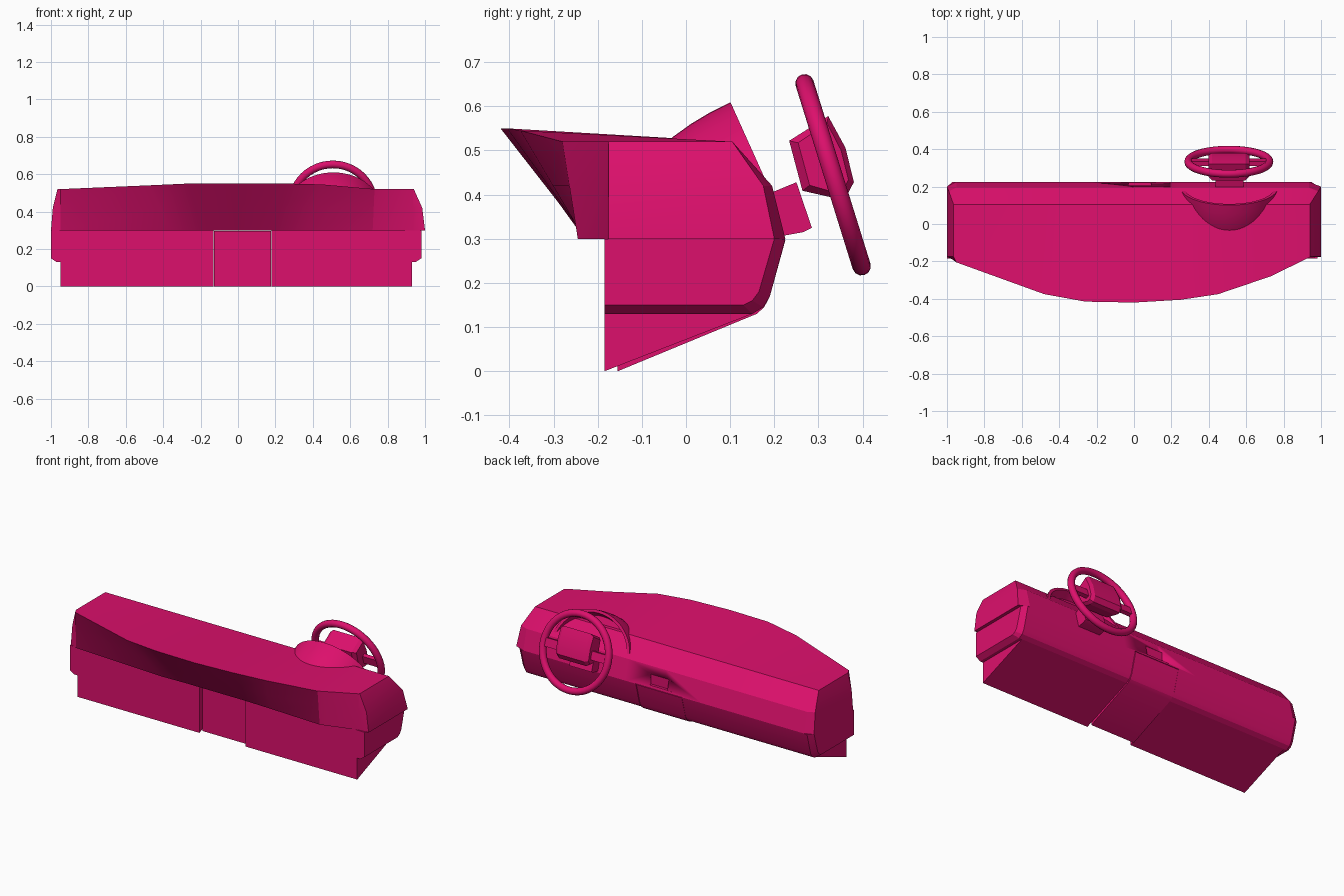
import bpy, bmesh, math
from mathutils import Vector, Matrix

cube = bpy.data.objects.get("Cube")
if cube:
    bpy.data.objects.remove(cube, do_unlink=True)

COLOUR = (0.72, 0.005, 0.15, 1)
mat = bpy.data.materials.new("raspberry_plastic")
mat.use_nodes = True
mat.diffuse_color = COLOUR
mat.node_tree.nodes["Principled BSDF"].inputs["Base Color"].default_value = COLOUR


def finish(name, bm, angle=20):
    bmesh.ops.remove_doubles(bm, verts=bm.verts, dist=0.0005)
    bmesh.ops.recalc_face_normals(bm, faces=bm.faces)
    mesh = bpy.data.meshes.new(name)
    bm.to_mesh(mesh)
    bm.free()
    mesh.materials.append(mat)
    ob = bpy.data.objects.new(name, mesh)
    bpy.context.collection.objects.link(ob)
    bpy.ops.object.select_all(action="DESELECT")
    bpy.context.view_layer.objects.active = ob
    ob.select_set(True)
    bpy.ops.object.shade_smooth_by_angle(angle=math.radians(angle))
    return ob


def loft(name, sections, cap_split=None, matrix=None):
    """Skin equal-length closed cross-sections and cap both ends."""
    bm = bmesh.new()
    rings = [[bm.verts.new(p) for p in s] for s in sections]
    n = len(rings[0])
    for a, b in zip(rings, rings[1:]):
        for i in range(n):
            j = (i + 1) % n
            bm.faces.new((a[i], a[j], b[j], b[i]))
    for ring in (rings[0], rings[-1]):
        bm.faces.new(ring)
        if cap_split:
            bmesh.ops.connect_verts(bm, verts=[ring[i] for i in cap_split])
    if matrix:
        bm.transform(matrix)
    return finish(name, bm)


def at_x(x, profile):
    return [(x, y, z) for y, z in profile]


# Upper dash: stations are top x, front y, top z, bottom x, bottom front y
stations = [
    (-0.95, -0.205, 0.52, -0.95, -0.195),
    (-0.48, -0.375, 0.54, -0.36, -0.23),
    (-0.26, -0.415, 0.55, -0.19, -0.225),
    (0, -0.42, 0.55, 0, -0.225),
    (0.25, -0.405, 0.55, 0.20, -0.225),
    (0.45, -0.375, 0.545, 0.37, -0.23),
    (0.73, -0.28, 0.52, 0.72, -0.245),
    (0.935, -0.18, 0.52, 0.935, -0.18),
]


def dash_section(xt, yt, zt, xb, yb):
    top, bottom = Vector((xt, yt, zt)), Vector((xb, yb, 0.30))
    middle = bottom.lerp(top, 0.12 / (zt - 0.30))
    return [bottom, middle, top, (xt, 0.105, 0.52), (xt, 0.195, 0.42), (xt, 0.225, 0.30)]


def dash_end(low, mid, top):
    return [(low, -0.175, 0.30), (mid, -0.175, 0.42), (top, -0.175, 0.52),
            (top, 0.105, 0.52), (mid, 0.175, 0.42), (low, 0.20, 0.30)]


sections = [dash_end(-1, -0.99, -0.965)]
sections += [dash_section(*s) for s in stations]
sections += [dash_end(1, 0.985, 0.94)]
dash = loft("upper_dash", sections, cap_split=(1, 4))

# Small recess cut into the rear face
bm = bmesh.new()
bmesh.ops.create_cube(bm, size=1, matrix=Matrix.Translation((0.03, 0.235, 0.345))
                      @ Matrix.Diagonal((0.12, 0.06, 0.06, 1)))
cutter = finish("recess_cutter", bm)
cutter.hide_render = True
cut = dash.modifiers.new("recess", "BOOLEAN")
cut.operation = "DIFFERENCE"
cut.object = cutter
bpy.context.view_layer.objects.active = dash
bpy.ops.object.modifier_apply(modifier=cut.name)
bpy.data.objects.remove(cutter, do_unlink=True)

# Lower dash boxes and the knee panels hanging under them
box = [(-0.185, 0.30), (-0.185, 0.13), (0.15, 0.13), (0.175, 0.145), (0.19, 0.17), (0.225, 0.30)]
box_end = [(-0.185, 0.30), (-0.185, 0.15), (0.13, 0.15), (0.15, 0.16), (0.165, 0.18), (0.20, 0.30)]
wedge = [(-0.185, 0.135), (-0.185, 0), (0.15, 0.13), (0.15, 0.135)]
for side, inner, shoulder, outer, panel in (("right", -0.13, -0.97, -1, -0.95),
                                            ("left", 0.18, 0.95, 0.98, 0.93)):
    loft(side + "_lower_dash", [at_x(inner, box), at_x(shoulder, box), at_x(outer, box_end)])
    loft(side + "_knee_panel", [at_x(inner, wedge), at_x(panel, wedge)])

# Centre console, set back from its neighbours
console = [(-0.155, 0.297), (-0.155, 0), (0.16, 0.13), (0.177, 0.145), (0.19, 0.17), (0.225, 0.297)]
loft("centre_console", [at_x(-0.129, console), at_x(0.176, console)])

# Instrument hood: half dome with a lip and a recessed face
WHEEL_X = 0.51
up, forward = Vector((0, -0.41, 0.91)), Vector((0, -0.91, -0.41))
origin = Vector((WHEEL_X, 0.195, 0.40))
rows = [(0, 0.05), (0.86, 0.05), (0.93, 0)]
rows += [(math.cos(t), 0.39 * math.sin(t)) for t in (math.pi / 2 * i / 12 for i in range(13))]
bm = bmesh.new()
SEG = 28
grid = []
for r, depth in rows:
    angles = [math.pi * k / SEG for k in range(SEG + 1)]
    grid.append([bm.verts.new(origin + Vector((0.26 * r * math.cos(a), 0, 0))
                              + up * (0.23 * r * math.sin(a)) + forward * depth) for a in angles])
for a, b in zip(grid, grid[1:]):
    for k in range(SEG):
        bm.faces.new((a[k], a[k + 1], b[k + 1], b[k]))
finish("instrument_hood", bm, 30)

# Steering column
column = [(0.17, 0.395), (0.25, 0.428), (0.285, 0.325), (0.265, 0.315), (0.21, 0.305), (0.17, 0.305)]
loft("steering_column", [at_x(WHEEL_X + dx, column) for dx in (-0.075, 0.075)])

# Steering wheel parts share one tilted frame: x across, y up the rim, z to the driver
tilt = Matrix.Translation((WHEEL_X - 0.003, 0.333, 0.445)) @ Matrix.Rotation(math.radians(-72.7), 4, "X")
tilt = tilt @ Matrix.Rotation(math.pi, 4, "Z") @ Matrix.Diagonal((-1, -1, 1, 1))

bm = bmesh.new()
RIM, TUBE = 48, 12
rings = []
for i in range(RIM):
    spin = Matrix.Rotation(math.tau * i / RIM, 4, "Z")
    rings.append([bm.verts.new(spin @ Vector((0.217 + 0.021 * math.cos(t), 0, 0.021 * math.sin(t))))
                  for t in (math.tau * j / TUBE for j in range(TUBE))])
for i in range(RIM):
    a, b = rings[i], rings[(i + 1) % RIM]
    for j in range(TUBE):
        k = (j + 1) % TUBE
        bm.faces.new((a[j], a[k], b[k], b[j]))
bm.transform(tilt)
finish("steering_wheel_rim", bm, 40)

# Hub, narrower at its outer cheeks
hub = [(-0.103, -0.072), (0.014, -0.077), (0.051, -0.013), (0.055, 0.015),
       (0.03, 0.04), (-0.05, 0.045), (-0.13, 0.029)]
cheek = [(y * 0.85 - 0.005, z * 0.75) for y, z in hub]
loft("steering_wheel_hub", [at_x(-0.11, cheek), at_x(-0.09, hub), at_x(0.09, hub), at_x(0.11, cheek)],
     matrix=tilt)

# Spokes
spoke = [(-0.035, -0.012), (0.015, -0.012), (0.015, 0.012), (-0.035, 0.012)]
for side, s in (("right", -1), ("left", 1)):
    loft(side + "_spoke", [at_x(s * 0.08, spoke), at_x(s * 0.212, spoke)], matrix=tilt)
